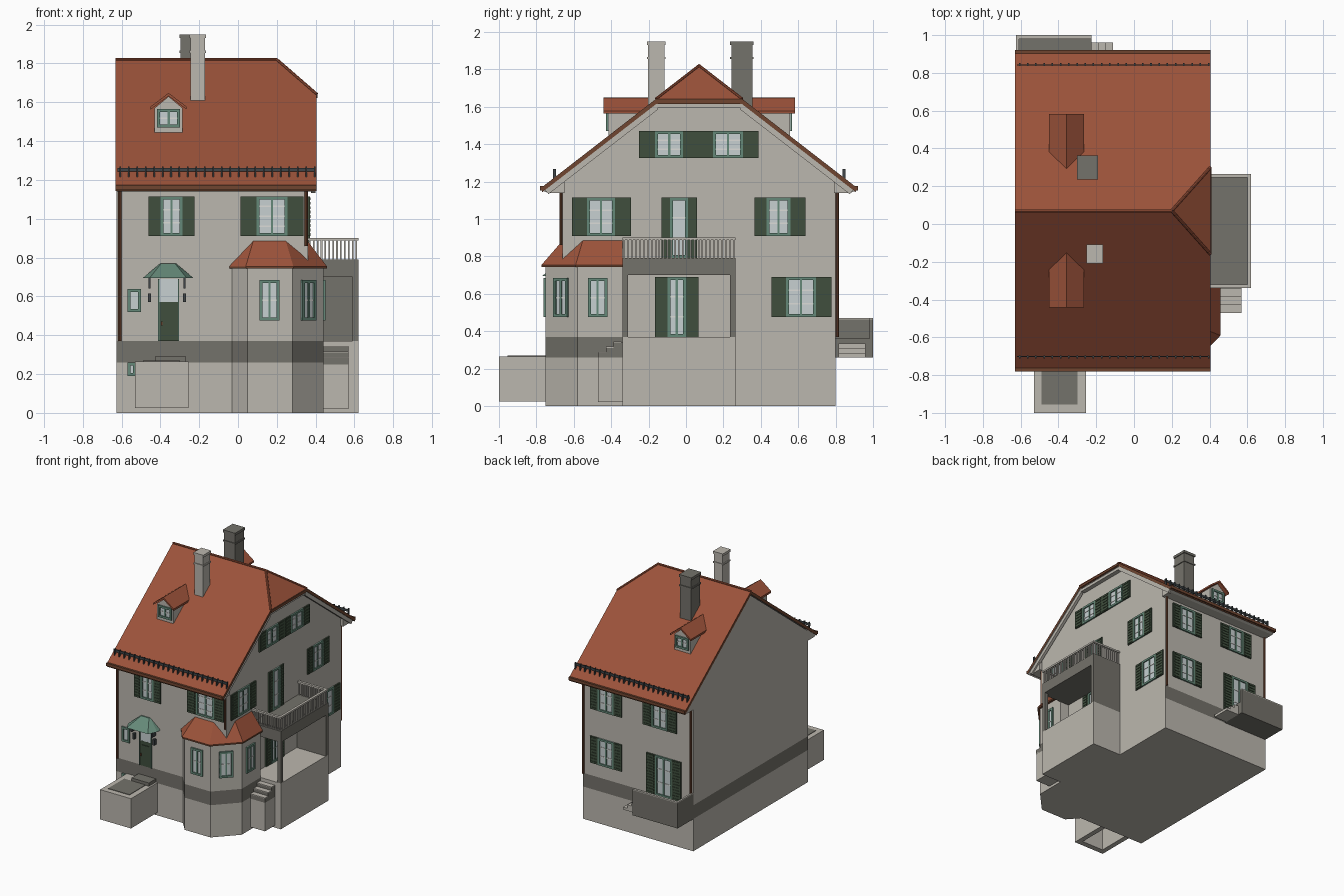
import bpy, bmesh, math
from mathutils import Matrix, Vector

COLOURS = {
    "wall_plaster": (0.50, 0.475, 0.425), "plinth_grey": (0.175, 0.168, 0.145),
    "roof_tile": (0.33, 0.085, 0.042), "shutter_green": (0.050, 0.078, 0.047),
    "frame_green": (0.13, 0.25, 0.19), "glass": (0.57, 0.63, 0.64),
    "white_paint": (0.72, 0.72, 0.69), "brown_metal": (0.16, 0.06, 0.03),
    "dark_metal": (0.05, 0.06, 0.065)}
MATS = {}
for n, c in COLOURS.items():
    MATS[n] = bpy.data.materials.new(n)
    MATS[n].diffuse_color = (*c, 1)
W, P, R, S, F, G, WH, B, D = COLOURS
parts = {}   # part name -> (bmesh, material name)

def part(name, mat):
    return parts.setdefault(name, (bmesh.new(), mat))[0]

def box(name, mat, x0, x1, y0, y1, z0, z1, M=Matrix()):
    T = Matrix.Translation(((x0 + x1) / 2, (y0 + y1) / 2, (z0 + z1) / 2))
    bmesh.ops.create_cube(part(name, mat), size=1,
                          matrix=M @ T @ Matrix.Diagonal((x1 - x0, y1 - y0, z1 - z0, 1)))

def loft(name, mat, low, high):
    bm = part(name, mat)
    a = [bm.verts.new(p) for p in low]
    b = [bm.verts.new(p) for p in high]
    bm.faces.new(a[::-1]); bm.faces.new(b)
    for i in range(len(a)):
        j = (i + 1) % len(a)
        bm.faces.new((a[i], a[j], b[j], b[i]))

def prism(name, mat, pts, axis, a, b):
    at = {"x": lambda p, t: (t, p[0], p[1]), "y": lambda p, t: (p[0], t, p[1]),
          "z": lambda p, t: (p[0], p[1], t)}[axis]
    loft(name, mat, [at(p, a) for p in pts], [at(p, b) for p in pts])

def rod(name, mat, p, q, r, seg=8):
    p, q = Vector(p), Vector(q)
    M = Matrix.Translation((p + q) / 2) @ (q - p).to_track_quat("Z", "Y").to_matrix().to_4x4()
    bmesh.ops.create_cone(part(name, mat), cap_ends=True, segments=seg, radius1=r, radius2=r,
                          depth=(q - p).length, matrix=M)

def plane(origin, u, n):
    """Wall frame: local x along the wall, local y outward, local z up."""
    u, n = Vector(u).normalized(), Vector(n).normalized()
    return Matrix(((u.x, n.x, 0, origin[0]), (u.y, n.y, 0, origin[1]), (0, 0, 1, 0), (0, 0, 0, 1)))

FRONT = plane((0, -0.66), (1, 0), (0, -1))
BACK = plane((0, 0.80), (1, 0), (0, 1))
RIGHT = plane((0.36, 0), (0, 1), (1, 0))
BAY_F = plane((0, -0.75), (1, 0), (0, -1))
BAY_D = plane((0.36, -0.665), (0.16, 0.17), (0.17, -0.16))
BAY_R = plane((0.44, 0), (0, 1), (1, 0))

def window(M, u0, u1, z0, z1, left=0, right=0, rows=3, sash=2):
    t = 0.016
    box("window_glass", G, u0, u1, -0.002, 0.003, z0, z1, M)
    for a, b in ((u0, u0 + t), (u1 - t, u1)):
        box("window_frames", F, a, b, 0, 0.012, z0, z1, M)
    for a, b in ((z0, z0 + t), (z1 - t, z1)):
        box("window_frames", F, u0, u1, 0, 0.012, a, b, M)
    for i in range(1, sash):
        c = u0 + (u1 - u0) * i / sash
        box("window_frames", F, c - 0.006, c + 0.006, 0, 0.009, z0, z1, M)
    for i in range(1, rows):
        c = z0 + (z1 - z0) * i / rows
        box("glazing_bars", WH, u0 + t, u1 - t, 0, 0.006, c - 0.004, c + 0.004, M)
    for a, b in ((u0 - left, u0), (u1, u1 + right)):
        if b - a < 0.01:
            continue
        box("shutters", S, a, b, 0, 0.010, z0, z1, M)
        n = int((z1 - z0) / 0.022)
        for i in range(n):     # louvre slats
            c = z0 + (z1 - z0) * (i + 0.5) / n
            box("shutters", S, a + 0.01, b - 0.01, 0.009, 0.014, c - 0.006, c + 0.006, M)

# --- main walls: basement, plinth band, upper storeys with clipped gable
box("basement", W, -0.625, 0.36, -0.66, 0.80, 0, 0.26)
box("plinth_band", P, -0.625, 0.36, -0.66, 0.80, 0.26, 0.37)
prism("house_walls", W, [(-0.66, 0.37), (0.80, 0.37), (0.80, 1.22), (0.29, 1.615),
                         (-0.15, 1.615), (-0.66, 1.22)], "x", -0.625, 0.36)
prism("party_gable", W, [(-0.15, 1.615), (0.29, 1.615), (0.07, 1.785)], "x", -0.625, 0.19)

# --- main roof with half hip on the right
top = [(-0.63, -0.77, 1.17), (0.405, -0.77, 1.17), (0.405, -0.16, 1.642), (0.405, 0.30, 1.642),
       (0.405, 0.91, 1.17), (-0.63, 0.91, 1.17), (-0.63, 0.07, 1.82), (0.20, 0.07, 1.82)]
bm = part("main_roof", R)
up = [bm.verts.new(p) for p in top]
dn = [bm.verts.new((p[0], p[1], p[2] - 0.028)) for p in top]
for f in ((0, 1, 2, 7, 6), (2, 3, 7), (3, 4, 5, 6, 7)):
    bm.faces.new([up[i] for i in f]); bm.faces.new([dn[i] for i in f[::-1]])
for i in range(7):
    j = (i + 1) % 7
    bm.faces.new((up[i], up[j], dn[j], dn[i]))
for p, q in ((top[6], top[7]), (top[7], top[2]), (top[7], top[3])):
    rod("ridge_tiles", R, p, q, 0.008)
box("hip_gutter", B, 0.395, 0.41, -0.16, 0.30, 1.622, 1.64)
box("hip_fascia", W, 0.355, 0.395, -0.15, 0.29, 1.595, 1.618)

# --- eaves, verge boards, snow guards, downpipes and dormers, mirrored about the ridge
for s in (0, 1):
    Y = (lambda y: 0.14 - y) if s else (lambda y: y)
    def ybox(name, mat, x0, x1, y0, y1, z0, z1):
        box(name, mat, x0, x1, min(Y(y0), Y(y1)), max(Y(y0), Y(y1)), z0, z1)
    prism("eave_soffit", W, [(Y(-0.765), 1.15), (Y(-0.74), 1.14), (Y(-0.65), 1.14), (Y(-0.65), 1.235)],
          "x", -0.625, 0.385)
    prism("verge_boards", W, [(Y(-0.755), 1.155), (Y(-0.15), 1.622), (Y(-0.15), 1.585), (Y(-0.735), 1.133)],
          "x", 0.375, 0.398)
    ybox("gutters", B, -0.63, 0.405, -0.78, -0.76, 1.152, 1.175)
    ybox("snow_guard", D, -0.62, 0.40, -0.704, -0.698, 1.243, 1.262)
    for i in range(24):
        x = -0.61 + i * 0.0435
        ybox("snow_guard", D, x, x + 0.008, -0.712, -0.696, 1.215, 1.268)
    for x in (-0.61, 0.352):
        z = 0.86 if (x > 0 and not s) else 0.37
        rod("downpipes", B, (x, Y(-0.668), z), (x, Y(-0.668), 1.15), 0.009)
    prism("dormer_walls", W, [(-0.43, 1.42), (-0.285, 1.42), (-0.285, 1.57), (-0.3575, 1.63), (-0.43, 1.57)],
          "y", Y(-0.415), Y(-0.17))
    prism("dormer_roofs", R, [(-0.45, 1.578), (-0.3575, 1.648), (-0.265, 1.578), (-0.265, 1.563),
                              (-0.3575, 1.632), (-0.45, 1.563)], "y", Y(-0.442), Y(-0.13))
    window(plane((0, Y(-0.415)), (1, 0), (0, 1 if s else -1)), -0.417, -0.298, 1.47, 1.565, rows=2)

# --- chimneys with collars
for name, mat, x0, x1, y0, y1 in (("front_chimney", W, -0.245, -0.17, -0.203, -0.115),
                                  ("back_chimney", P, -0.295, -0.197, 0.242, 0.356)):
    box(name, mat, x0, x1, y0, y1, 1.50, 1.95)
    for z0, z1 in ((1.855, 1.867), (1.93, 1.95)):
        box(name, mat, x0 - 0.006, x1 + 0.006, y0 - 0.006, y1 + 0.006, z0, z1)

# --- corner bay with hipped skirt roof
bay = [(-0.03, -0.64), (-0.03, -0.66), (0.05, -0.75), (0.28, -0.75), (0.44, -0.58), (0.44, -0.34), (0.30, -0.34)]
for name, mat, z0, z1 in (("bay_base", W, 0, 0.26), ("bay_band", P, 0.26, 0.37), ("bay_walls", W, 0.37, 0.755)):
    prism(name, mat, bay, "z", z0, z1)
eave = [(-0.045, -0.64), (-0.045, -0.66), (0.04, -0.772), (0.285, -0.772), (0.458, -0.59), (0.458, -0.34), (0.30, -0.34)]
head = [(0.05, -0.60), (0.05, -0.655), (0.08, -0.655), (0.245, -0.655), (0.355, -0.55), (0.355, -0.34), (0.30, -0.34)]
loft("bay_roof", R, [(x, y, 0.755) for x, y in eave], [(x, y, 0.89) for x, y in head])
loft("bay_eave", B, [(x, y, 0.743) for x, y in eave], [(x, y, 0.755) for x, y in eave])

# --- side terrace, porch and balcony
box("terrace_base", W, 0.35, 0.62, -0.34, 0.265, 0, 0.37)
box("porch_end_wall", P, 0.355, 0.62, 0.235, 0.265, 0.37, 0.72)
box("porch_post", P, 0.59, 0.62, -0.34, -0.31, 0.37, 0.72)
box("balcony_slab", P, 0.355, 0.62, -0.34, 0.265, 0.70, 0.79)
def rail(x0, x1, y0, y1, n):
    box("balcony_rail", W, min(x0, x1) - 0.01, max(x0, x1) + 0.01, y0 - 0.01, y1 + 0.01, 0.888, 0.902)
    for i in range(n + 1):
        x, y = x0 + (x1 - x0) * i / n, y0 + (y1 - y0) * i / n
        box("balcony_rail", W, x - 0.004, x + 0.004, y - 0.004, y + 0.004, 0.785, 0.89)
rail(0.61, 0.61, -0.33, 0.255, 28)
rail(0.37, 0.61, -0.33, -0.33, 12)
rail(0.37, 0.61, 0.255, 0.255, 12)

# --- steps down from the side terrace
box("side_step_base", W, 0.43, 0.57, -0.47, -0.335, 0.02, 0.26)
for i in range(3):
    y, z = -0.345 - 0.042 * (i + 1), 0.345 - 0.028 * i
    box("side_steps", P, 0.43, 0.57, y, -0.335, 0.25, z - 0.006)
    box("side_treads", W, 0.43, 0.57, y, y + 0.042, z - 0.006, z)

# --- back terrace with parapet and steps
box("back_terrace_floor", P, -0.625, -0.225, 0.79, 1.0, 0.26, 0.36)
for x0, x1, y0, y1 in ((-0.625, -0.225, 0.98, 1.0), (-0.625, -0.61, 0.80, 0.98)):
    box("back_parapet", P, x0, x1, y0, y1, 0.36, 0.462)
    box("back_coping", W, x0, x1, y0, y1, 0.462, 0.47)
for i in range(3):
    box("back_steps", W, -0.23, -0.225 + 0.038 * (i + 1), 0.815, 0.96, 0.26, 0.335 - 0.027 * i)

# --- entrance platform (hollow below), mat and doorstep
for x0, x1, y0, y1, z0 in ((-0.53, -0.255, -1.0, -0.65, 0.225), (-0.53, -0.49, -1.0, -0.65, 0.025),
                           (-0.295, -0.255, -1.0, -0.65, 0.025), (-0.50, -0.28, -1.0, -0.955, 0.025)):
    box("entrance_platform", W, x0, x1, y0, y1, z0, 0.265)
box("entrance_mat", P, -0.49, -0.30, -0.955, -0.75, 0.262, 0.269)
box("doorstep", P, -0.425, -0.27, -0.75, -0.65, 0.26, 0.292)

# --- front door, canopy, lamps
box("front_door", S, -0.405, -0.31, 0, 0.008, 0.37, 0.57, FRONT)
box("front_door", S, -0.39, -0.325, 0.007, 0.013, 0.40, 0.54, FRONT)
box("door_light", G, -0.405, -0.31, 0, 0.007, 0.57, 0.69, FRONT)
box("door_handle", B, -0.397, -0.39, 0.006, 0.02, 0.45, 0.47, FRONT)
for x in (-0.412, -0.31):
    box("door_frame", F, x, x + 0.007, 0, 0.014, 0.37, 0.69, FRONT)
loft("door_canopy", F, [(-0.49, -0.655, 0.695), (-0.49, -0.70, 0.695), (-0.455, -0.77, 0.695), (-0.265, -0.77, 0.695),
                        (-0.23, -0.70, 0.695), (-0.23, -0.655, 0.695)],
     [(-0.40, -0.655, 0.77), (-0.40, -0.66, 0.77), (-0.395, -0.67, 0.77), (-0.325, -0.67, 0.77),
      (-0.32, -0.66, 0.77), (-0.32, -0.655, 0.77)])
for x in (-0.455, -0.275):
    box("door_lamps", D, x - 0.008, x + 0.008, 0, 0.025, 0.57, 0.615, FRONT)
    box("canopy_brackets", D, x - 0.005, x + 0.005, 0, 0.05, 0.64, 0.698, FRONT)

# --- windows: wall, span, heights, shutter widths, panes
for w in ((FRONT, -0.40, -0.285, 0.91, 1.115, 0.06, 0.06, 3, 2), (FRONT, 0.095, 0.255, 0.91, 1.115, 0.083, 0.083, 4, 2),
          (FRONT, -0.57, -0.50, 0.52, 0.638, 0, 0, 1, 1), (FRONT, -0.57, -0.525, 0.19, 0.26, 0, 0, 1, 1),
          (BAY_F, 0.11, 0.215, 0.475, 0.685, 0, 0, 2, 2), (BAY_D, -0.052, 0.052, 0.475, 0.685, 0, 0, 2, 2),
          (BAY_R, -0.525, -0.42, 0.475, 0.685, 0, 0, 2, 2),
          (RIGHT, -0.53, -0.38, 0.91, 1.115, 0.08, 0.085, 3, 2), (RIGHT, 0.43, 0.56, 0.91, 1.115, 0.065, 0.08, 3, 2),
          (RIGHT, -0.085, 0.01, 0.79, 1.115, 0.045, 0.05, 3, 1), (RIGHT, -0.10, 0.0, 0.37, 0.69, 0.067, 0.067, 3, 2),
          (RIGHT, 0.535, 0.695, 0.475, 0.69, 0.078, 0.082, 3, 2),
          (RIGHT, -0.165, -0.015, 1.325, 1.47, 0.085, 0.078, 3, 2), (RIGHT, 0.145, 0.305, 1.325, 1.47, 0.08, 0.082, 3, 2),
          (BACK, 0.08, 0.22, 0.91, 1.115, 0.07, 0.07, 3, 2), (BACK, -0.40, -0.26, 0.91, 1.115, 0.08, 0.08, 3, 2),
          (BACK, 0.08, 0.22, 0.475, 0.69, 0.07, 0.07, 3, 2), (BACK, -0.44, -0.29, 0.37, 0.69, 0.08, 0.08, 3, 2)):
    window(*w)

# --- build objects; two parts are coloured by face direction
rules = {"main_roof": ([R, W, B], lambda n: 0 if n.z > 0.1 else 1 if n.z < -0.1 else 2),
         "plinth_band": ([P, W], lambda n: 1 if n.x > 0.5 else 0)}
for name, (bm, mat) in parts.items():
    bmesh.ops.recalc_face_normals(bm, faces=bm.faces)
    mats, rule = rules.get(name, ([mat], lambda n: 0))
    for f in bm.faces:
        f.normal_update()
        f.material_index = rule(f.normal)
    me = bpy.data.meshes.new(name)
    bm.to_mesh(me); bm.free()
    for m in mats:
        me.materials.append(MATS[m])
    bpy.context.collection.objects.link(bpy.data.objects.new(name, me))
